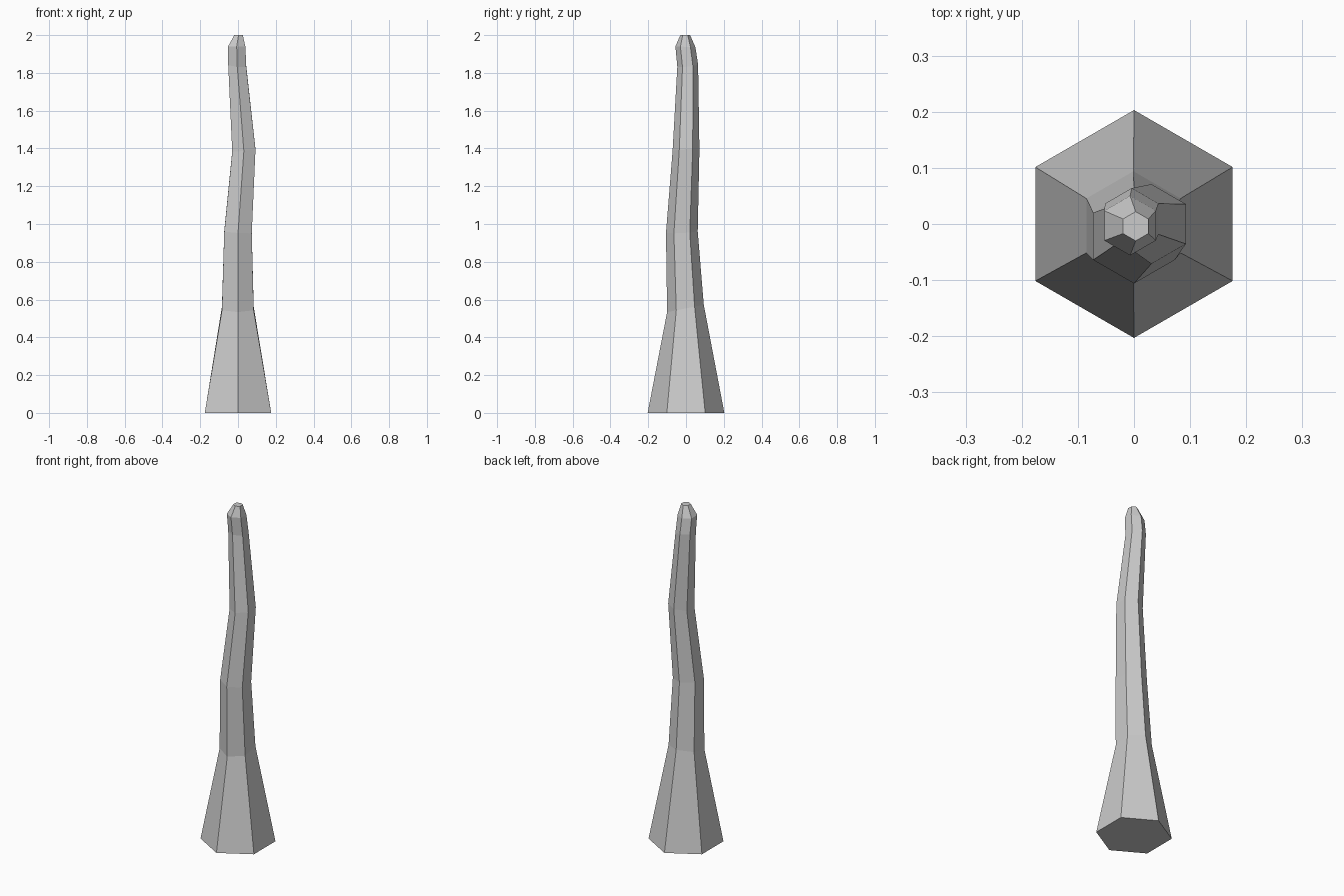
import bpy, bmesh, math

if "Cube" in bpy.data.objects:
    bpy.data.objects.remove(bpy.data.objects["Cube"])

# Rings of the bent stalk: centre x, centre y, z, radius, tilt in x, tilt in y
RINGS = [
    (0.000, 0.000, 0.000, 0.203, 0.0, 0.0),
    (-0.001, -0.003, 0.553, 0.097, 0.0, 0.2),
    (0.000, -0.022, 0.957, 0.084, -0.06, 0.05),
    (0.031, 0.000, 1.390, 0.071, 0.1, 0.05),
    (-0.004, 0.009, 1.838, 0.055, -0.1, 0.1),
    (-0.007, -0.003, 1.938, 0.053, 0.0, -0.05),
    (0.003, -0.004, 2.000, 0.026, 0.0, 0.0),
]
SIDES = 6

# Hexagonal tapered stalk, lofted ring by ring
bm = bmesh.new()
loops = []
for cx, cy, cz, r, tx, ty in RINGS:
    loop = []
    for i in range(SIDES):
        a = math.radians(30) + math.tau * i / SIDES
        dx, dy = r * math.cos(a), r * math.sin(a)
        loop.append(bm.verts.new((cx + dx, cy + dy, cz + tx * dx + ty * dy)))
    loops.append(loop)
for lo, hi in zip(loops, loops[1:]):
    for i in range(SIDES):
        j = (i + 1) % SIDES
        bm.faces.new((lo[i], lo[j], hi[j], hi[i]))

# Flat ends
bm.faces.new(list(reversed(loops[0])))
bm.faces.new(loops[-1])

mesh = bpy.data.meshes.new("stalk")
bm.to_mesh(mesh)
bm.free()
bpy.context.collection.objects.link(bpy.data.objects.new("stalk", mesh))
